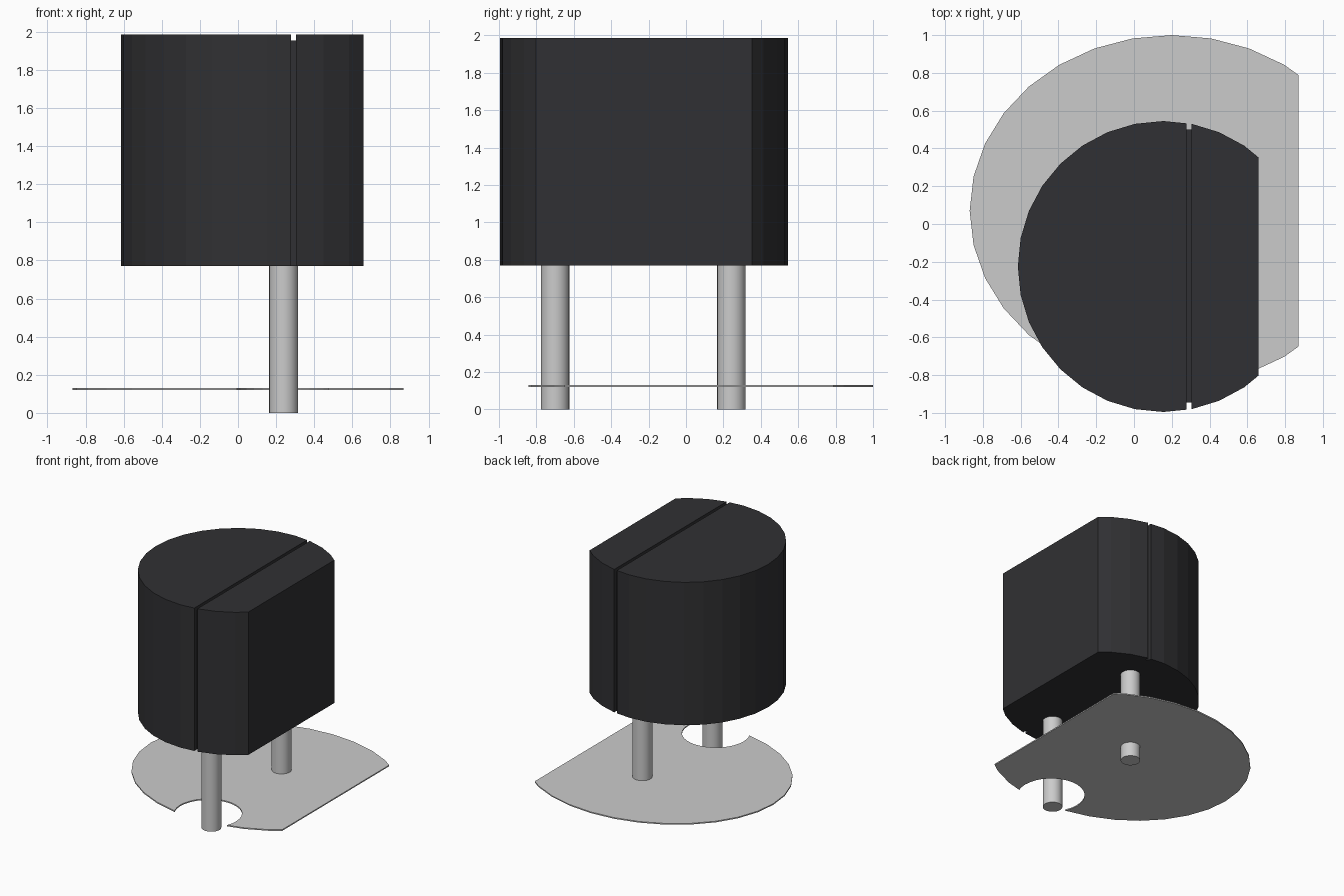
import bpy, bmesh, math
from mathutils import Vector

if "Cube" in bpy.data.objects:
    bpy.data.objects.remove(bpy.data.objects["Cube"])


def prism(name, points, z0, z1):
    """Extrude a closed outline from z0 to z1."""
    bm = bmesh.new()
    face = bm.faces.new([bm.verts.new((x, y, z0)) for x, y in points])
    ext = bmesh.ops.extrude_face_region(bm, geom=[face])
    top = [g for g in ext["geom"] if isinstance(g, bmesh.types.BMVert)]
    bmesh.ops.translate(bm, verts=top, vec=(0, 0, z1 - z0))
    bmesh.ops.recalc_face_normals(bm, faces=bm.faces)
    mesh = bpy.data.meshes.new(name)
    bm.to_mesh(mesh)
    bm.free()
    obj = bpy.data.objects.new(name, mesh)
    bpy.context.collection.objects.link(obj)
    return obj


def ellipse(cx, cy, rx, ry, n=32):
    return [(cx + rx * math.cos(2 * math.pi * i / n),
             cy + ry * math.sin(2 * math.pi * i / n)) for i in range(n)]


def cut_flat(points, x_max):
    """Clip an outline to x <= x_max, giving a D shape."""
    out = []
    for a, b in zip(points, points[1:] + points[:1]):
        if a[0] <= x_max:
            out.append(a)
        if (a[0] <= x_max) != (b[0] <= x_max):
            t = (x_max - a[0]) / (b[0] - a[0])
            out.append((x_max, a[1] + t * (b[1] - a[1])))
    return out


def box(name, x0, x1, y0, y1, z0, z1):
    return prism(name, [(x0, y0), (x1, y0), (x1, y1), (x0, y1)], z0, z1)


def subtract(obj, cutter):
    mod = obj.modifiers.new("cut", "BOOLEAN")
    mod.operation = "DIFFERENCE"
    mod.solver = "EXACT"
    mod.object = cutter
    bpy.context.view_layer.objects.active = obj
    bpy.ops.object.modifier_apply(modifier=mod.name)
    bpy.data.objects.remove(cutter)


# black D-shaped body with a groove over the top and down both sides
body = prism("body", cut_flat(ellipse(0.155, -0.225, 0.77, 0.77), 0.66), 0.77, 1.985)
gx0, gx1 = 0.277, 0.304
subtract(body, box("groove_top", gx0, gx1, -1.2, 0.8, 1.955, 2.2))
subtract(body, box("groove_front", gx0, gx1, -1.2, -0.945, 0.5, 2.2))
subtract(body, box("groove_back", gx0, gx1, 0.5, 0.8, 0.5, 2.2))
black = bpy.data.materials.new("black_plastic")
black.diffuse_color = (0.03, 0.03, 0.033, 1)
black.use_nodes = True
black.node_tree.nodes["Principled BSDF"].inputs["Base Color"].default_value = black.diffuse_color
body.data.materials.append(black)

# thin D-shaped plate with a clearance hole breaking its front edge
plate = prism("base_plate", cut_flat(ellipse(0.2, 0.07, 1.07, 0.93), 0.87), 0.121, 0.131)
subtract(plate, prism("hole_cutter", ellipse(0.23, -0.73, 0.262, 0.262), 0, 0.3))

# two connector pins
for name, y in (("front_pin", -0.70), ("back_pin", 0.243)):
    pin = prism(name, ellipse(0.24, y, 0.076, 0.076), 0, 0.77)
    bpy.ops.object.select_all(action="DESELECT")
    pin.select_set(True)
    bpy.context.view_layer.objects.active = pin
    bpy.ops.object.shade_smooth_by_angle(angle=math.radians(30))
